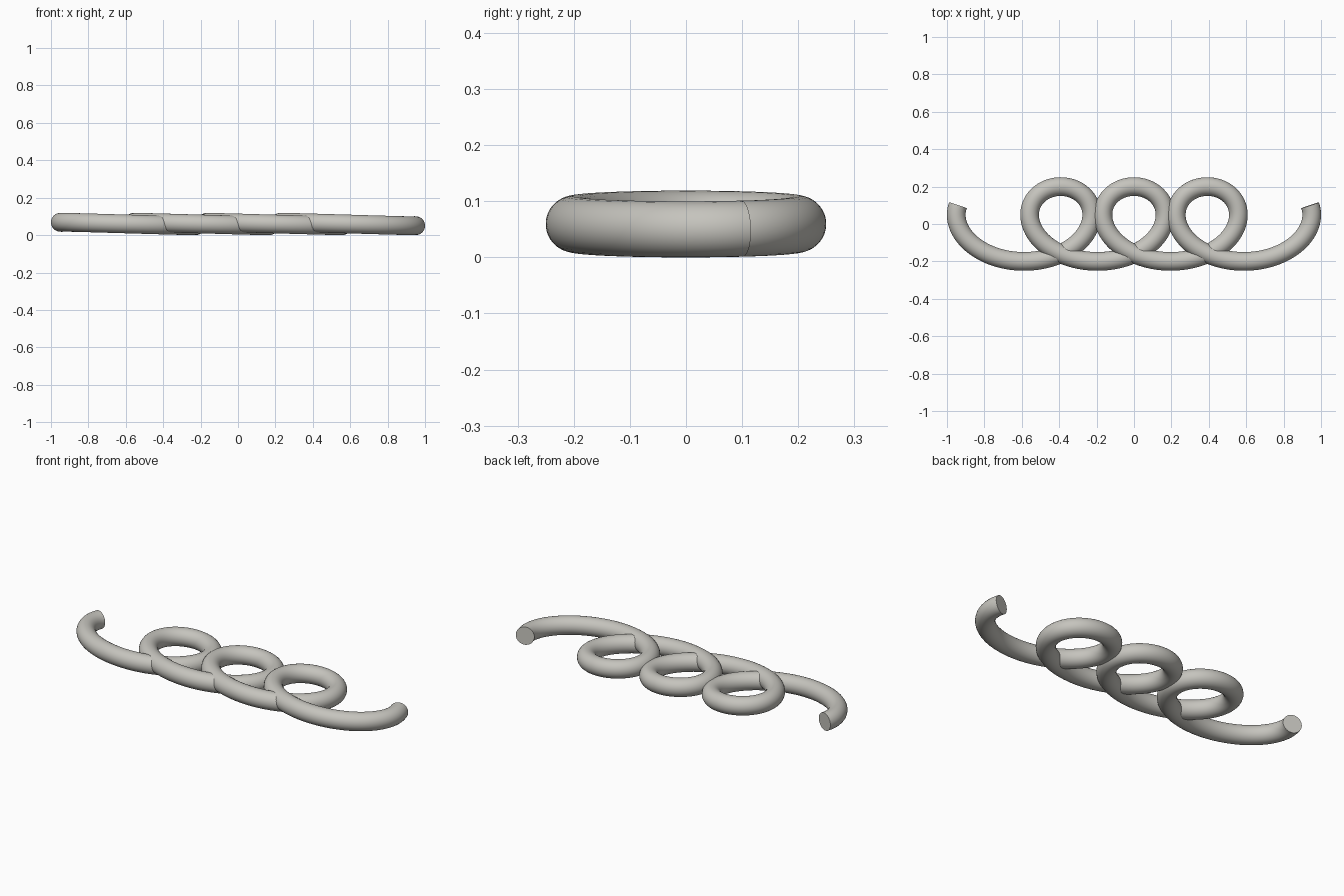
import bpy
import math

cube = bpy.data.objects.get("Cube")
if cube:
    bpy.data.objects.remove(cube, do_unlink=True)

TUBE = 0.05        # tube radius
DRIFT = 0.0624     # sideways travel per radian
SWING = 0.2565     # sideways swing of each loop
DEPTH = 0.2        # front to back swing
LIFT = 0.0095      # height swing, so strands pass over each other
END = 4 * math.pi - math.pi / 3
STEPS = 360

# Material
warm_grey = bpy.data.materials.new("warm_grey")
colour = (0.56, 0.55, 0.51, 1)
warm_grey.diffuse_color = colour
warm_grey.use_nodes = True
warm_grey.node_tree.nodes["Principled BSDF"].inputs["Base Color"].default_value = colour


def loop_point(t):
    """Looping path that drifts along x."""
    return (DRIFT * t - SWING * math.sin(t),
            DEPTH * math.cos(t),
            TUBE + LIFT + LIFT * math.sin(t))


# Looped tube with flat end caps
curve = bpy.data.curves.new("looped_tube", "CURVE")
curve.dimensions = "3D"
curve.twist_mode = "MINIMUM"
curve.bevel_depth = TUBE
curve.bevel_resolution = 12
curve.use_fill_caps = True
spline = curve.splines.new("POLY")
spline.points.add(STEPS)
for i, point in enumerate(spline.points):
    t = END * (2 * i / STEPS - 1)
    point.co = (*loop_point(t), 1)
curve.materials.append(warm_grey)

tube = bpy.data.objects.new("looped_tube", curve)
bpy.context.collection.objects.link(tube)
bpy.ops.object.select_all(action="DESELECT")
tube.select_set(True)
bpy.context.view_layer.objects.active = tube
bpy.ops.object.convert(target="MESH")
bpy.ops.object.shade_smooth_by_angle(angle=math.radians(40))
